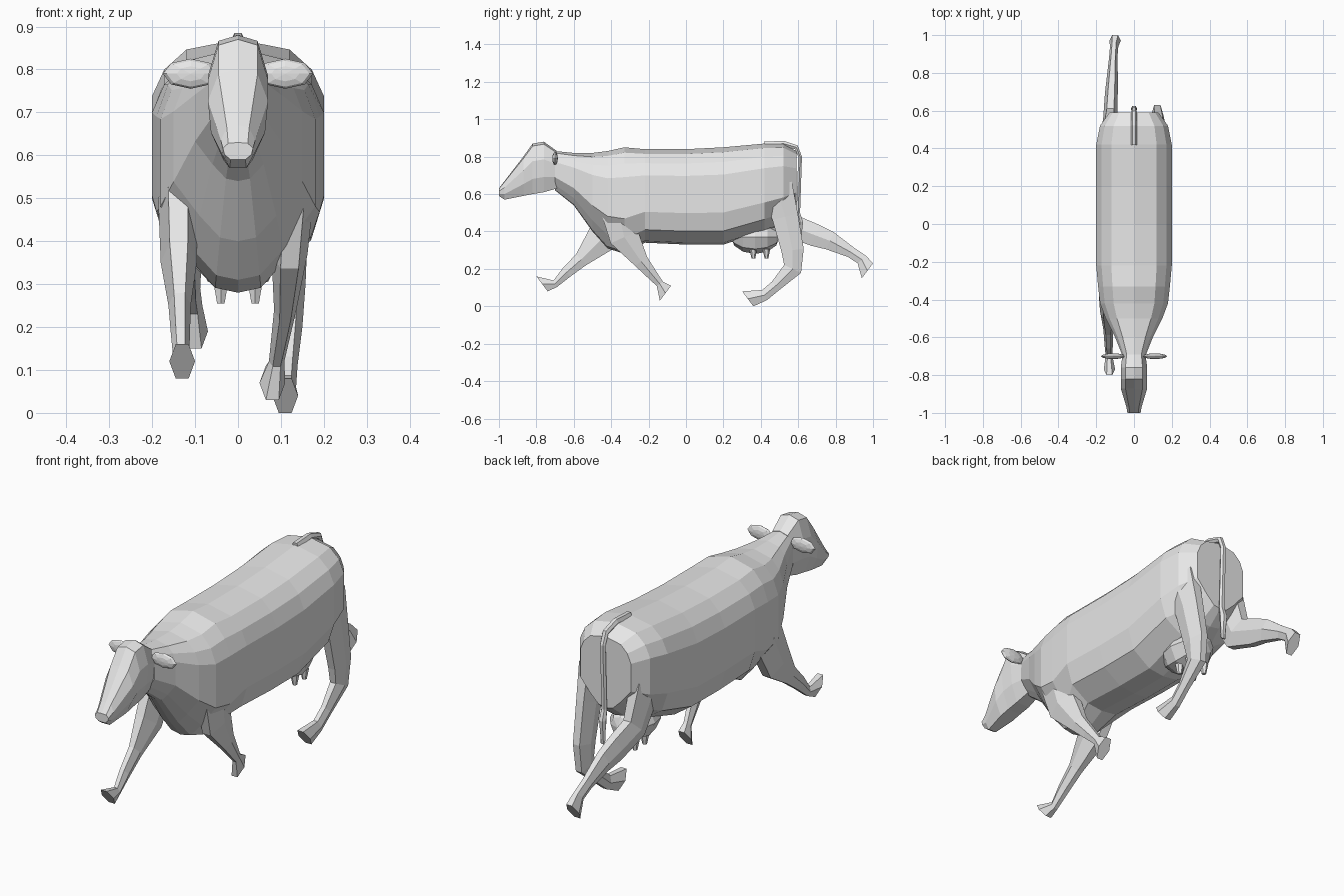
import bpy
import bmesh
import math
from mathutils import Vector

default_cube = bpy.data.objects.get("Cube")
if default_cube:
    bpy.data.objects.remove(default_cube, do_unlink=True)

# One plain grey for the whole animal
hide_grey = bpy.data.materials.new("hide_grey")
hide_grey.use_nodes = True
grey = (.8, .8, .8, 1)
hide_grey.diffuse_color = grey
hide_grey.node_tree.nodes["Principled BSDF"].inputs["Base Color"].default_value = grey


def skin(name, rings):
    """Join rings of points into one closed, flat shaded part."""
    bm = bmesh.new()
    loops = [[bm.verts.new(point) for point in ring] for ring in rings]
    for first, second in zip(loops, loops[1:]):
        for i in range(len(first)):
            # The previous index wraps round to close the ring
            bm.faces.new((first[i - 1], first[i], second[i], second[i - 1]))
    bm.faces.new(loops[0])
    bm.faces.new(loops[-1])
    bmesh.ops.recalc_face_normals(bm, faces=bm.faces)
    mesh = bpy.data.meshes.new(name)
    bm.to_mesh(mesh)
    bm.free()
    mesh.materials.append(hide_grey)
    part = bpy.data.objects.new(name, mesh)
    bpy.context.collection.objects.link(part)


def barrel(name, profile, stations):
    """Upright rings along the spine. The profile is the left half of a ring as
    (share of the width, share of the height); each station is a position along
    the spine, a top, a bottom and a half width."""
    outline = profile + [(-u, t) for u, t in reversed(profile) if u]
    rings = []
    for y, top, bottom, width in stations:
        # The underside narrows to a keel at the chest and the groin
        keel = .7 if y < -.3 or y > .5 else 1
        rings.append([
            (u * width * (keel if t < .3 else 1), y, bottom + (top - bottom) * t)
            for u, t in outline])
    skin(name, rings)


def limb(name, path, radii, start_x, end_x, sole=None):
    """Six sided rings square to a bent path in the side plane. The sole, if
    given, is the half length and slope of the last ring."""
    last = len(path) - 1
    points = [Vector((start_x + (end_x - start_x) * i / last, y, z))
              for i, (y, z) in enumerate(path)]
    rings = []
    for i, (point, radius) in enumerate(zip(points, radii)):
        along = points[min(i + 1, last)] - points[max(i - 1, 0)]
        across = Vector((0, -along.z, along.y)).normalized() * radius
        if sole and i == last:
            across = sole if sole.dot(across) > 0 else -sole
        side = Vector((.01 + radius * .4, 0, 0))
        angles = [math.tau * k / 6 for k in range(6)]
        rings.append([
            point + side * math.cos(a) + across * math.sin(a) / math.sin(math.pi / 3)
            for a in angles])
    skin(name, rings)


def ball(name, location, size):
    """Low-poly ellipsoid with its poles at the front and back."""
    bpy.ops.mesh.primitive_uv_sphere_add(
        segments=8, ring_count=6, location=location,
        rotation=(math.pi / 2, 0, 0))
    part = bpy.context.object
    part.name = name
    part.scale = (size[0], size[2], size[1])
    part.data.materials.append(hide_grey)


# Barrel of the body, from the neck to the rump
barrel(
    "body",
    [(0, 1), (.6, .95), (.86, .85), (1, .72), (1, .33), (.85, .14), (.4, .02), (0, 0)],
    [
        (-.7, .83, .62, .06),
        (-.6, .82, .54, .1),
        (-.5, .82, .4, .15),
        (-.42, .83, .31, .18),
        (-.33, .85, .28, .19),
        (-.22, .84, .34, .2),
        (0, .84, .33, .2),
        (.2, .85, .33, .2),
        (.42, .87, .4, .2),
        (.52, .87, .44, .18),
        (.59, .83, .5, .13),
    ])

# Head, from the back of the skull to the nose
barrel(
    "head",
    [(0, 1), (.65, .95), (1, .65), (.9, .3), (.7, 0)],
    [
        (-.69, .83, .63, .06),
        (-.76, .88, .61, .07),
        (-.82, .87, .6, .07),
        (-.87, .8, .59, .07),
        (-.97, .67, .57, .04),
        (-1, .63, .59, .035),
    ])

# Legs in full stride, from the top down to the flat sole
front_radii = (.09, .08, .04, .03, .02, .05)
hind_radii = (.09, .07, .06, .05, .03, .03, .05)
sole_back = Vector((0, .03, .04))
sole_front = Vector((0, -.03, .04))

limb("front_left_leg",
     [(-.36, .5), (-.33, .37), (-.24, .24), (-.19, .18), (-.14, .12), (-.11, .07)],
     front_radii, .13, .08, sole_back)
limb("front_right_leg",
     [(-.38, .5), (-.46, .35), (-.56, .25), (-.64, .18), (-.7, .12), (-.77, .12)],
     front_radii, -.14, -.13, sole_front)
limb("hind_left_leg",
     [(.48, .64), (.53, .48), (.57, .3), (.57, .2), (.48, .11), (.42, .06), (.33, .04)],
     hind_radii, .13, .11, sole_front)
limb("hind_right_leg",
     [(.48, .6), (.56, .43), (.69, .38), (.77, .35), (.88, .29), (.94, .25), (.97, .19)],
     hind_radii, -.13, -.1, sole_back)

# Tail hanging from the rump, with a tuft at the end
limb("tail",
     [(.42, .86), (.52, .87), (.59, .85), (.61, .8), (.6, .5), (.61, .45), (.61, .34)],
     (.02, .015, .012, .01, .01, .016, .004), 0, 0)

# Udder, with the ears and teats on both sides
ball("udder", (0, .37, .37), (.1, .13, .09))
for side, sign in (("left", 1), ("right", -1)):
    ball(f"{side}_ear", (sign * .11, -.7, .79), (.065, .015, .035))
    for place, y in (("front", .36), ("back", .43)):
        bpy.ops.mesh.primitive_cone_add(
            vertices=6, radius1=.01, radius2=.02, depth=.05,
            location=(sign * .04, y, .28))
        teat = bpy.context.object
        teat.name = f"{place}_{side}_teat"
        teat.data.materials.append(hide_grey)
